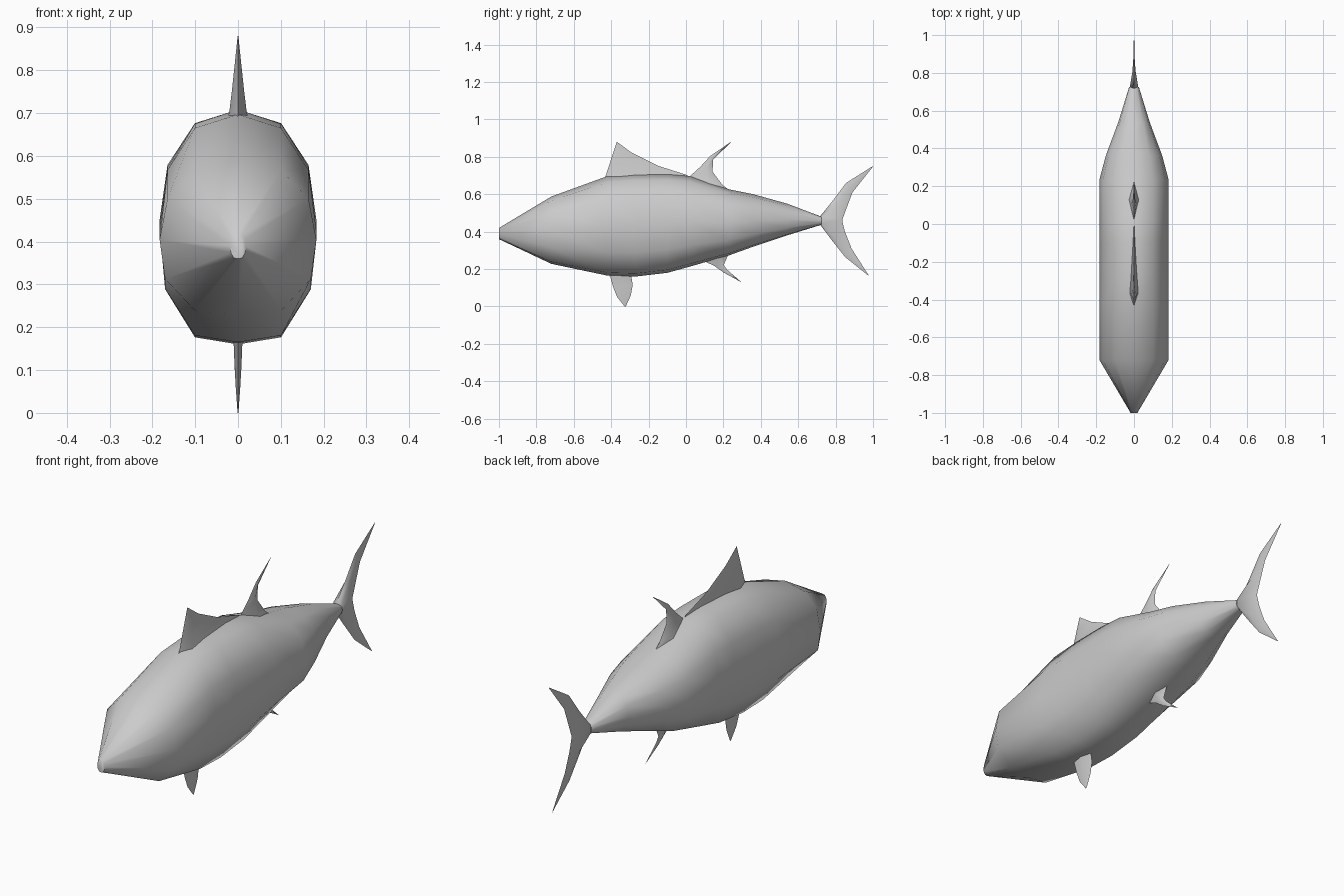
import bpy, bmesh, math


def loft(name, rings, angle=50):
    """Skin a list of equal-length closed rings and cap both ends."""
    bm = bmesh.new()
    rows = [[bm.verts.new(p) for p in ring] for ring in rings]
    n = len(rows[0])
    for a, b in zip(rows, rows[1:]):
        for i in range(n):
            j = (i + 1) % n
            bm.faces.new((a[i], a[j], b[j], b[i]))
    bm.faces.new(rows[0])
    bm.faces.new(rows[-1])
    bmesh.ops.remove_doubles(bm, verts=bm.verts, dist=0.0005)
    bmesh.ops.recalc_face_normals(bm, faces=bm.faces)
    mesh = bpy.data.meshes.new(name)
    bm.to_mesh(mesh)
    bm.free()
    ob = bpy.data.objects.new(name, mesh)
    bpy.context.collection.objects.link(ob)
    bpy.ops.object.select_all(action='DESELECT')
    ob.select_set(True)
    bpy.context.view_layer.objects.active = ob
    bpy.ops.object.shade_smooth_by_angle(angle=math.radians(angle))
    return ob


# Half cross-section: (fraction of half width, fraction of height)
HALF = [(0, 1), (0.55, 0.94), (0.9, 0.755), (1, 0.49),
        (0.93, 0.235), (0.55, 0.03), (0, 0)]
SECTION = HALF + [(-x, z) for x, z in HALF[-2:0:-1]]


def body_ring(y, top, bottom, w):
    return [(x * w, y, bottom + z * (top - bottom)) for x, z in SECTION]


def fin(name, rows):
    """Rows of (front y, z, back y, z, half thickness, ridge position)."""
    rings = []
    for y0, z0, y1, z1, t, k in rows:
        my, mz = y0 + (y1 - y0) * k, z0 + (z1 - z0) * k
        rings.append([(0, y0, z0), (t, my, mz), (0, y1, z1), (-t, my, mz)])
    return loft(name, rings, 80)


# Body, snout to tail stem: y, top, bottom, half width
loft("body", [body_ring(*s) for s in [
    (-1.0, 0.42, 0.36, 0.018),
    (-0.72, 0.588, 0.228, 0.183),
    (-0.42, 0.697, 0.165, 0.183),
    (-0.27, 0.708, 0.160, 0.183),
    (-0.10, 0.708, 0.180, 0.183),
    (0.02, 0.697, 0.213, 0.183),
    (0.235, 0.625, 0.275, 0.183),
    (0.36, 0.600, 0.320, 0.150),
    (0.54, 0.550, 0.380, 0.083),
    (0.725, 0.480, 0.437, 0.026),
]], 60)

# Long front dorsal fin
fin("front_dorsal_fin", [
    (-0.45, 0.66, 0.06, 0.67, 0.030, 0.15),
    (-0.427, 0.705, 0.0, 0.705, 0.020, 0.15),
    (-0.411, 0.755, -0.15, 0.752, 0.014, 0.15),
    (-0.390, 0.82, -0.29, 0.822, 0.007, 0.3),
    (-0.370, 0.88, -0.366, 0.878, 0.001, 0.5),
])

# Swept rear dorsal fin
fin("rear_dorsal_fin", [
    (0.0, 0.655, 0.26, 0.60, 0.035, 0.55),
    (0.025, 0.70, 0.195, 0.65, 0.020, 0.55),
    (0.075, 0.745, 0.142, 0.72, 0.011, 0.5),
    (0.13, 0.805, 0.145, 0.785, 0.005, 0.5),
    (0.24, 0.88, 0.24, 0.878, 0.0006, 0.5),
])

# Swept belly fin near the tail
fin("anal_fin", [
    (0.08, 0.27, 0.26, 0.305, 0.030, 0.5),
    (0.105, 0.238, 0.225, 0.275, 0.018, 0.5),
    (0.15, 0.218, 0.202, 0.222, 0.010, 0.5),
    (0.20, 0.182, 0.218, 0.198, 0.004, 0.5),
    (0.295, 0.13, 0.294, 0.132, 0.0006, 0.5),
])

# Leaf-shaped fin below the belly
fin("pelvic_fin", [
    (-0.43, 0.19, -0.27, 0.19, 0.016, 0.5),
    (-0.405, 0.158, -0.292, 0.158, 0.010, 0.5),
    (-0.388, 0.10, -0.285, 0.115, 0.008, 0.5),
    (-0.368, 0.05, -0.295, 0.06, 0.005, 0.5),
    (-0.328, 0.0, -0.322, 0.0, 0.001, 0.5),
])

# Crescent tail, lower tip to upper tip
fin("tail_fin", [
    (0.975, 0.165, 0.977, 0.166, 0.0006, 0.5),
    (0.85, 0.265, 0.885, 0.31, 0.004, 0.4),
    (0.775, 0.36, 0.85, 0.40, 0.009, 0.3),
    (0.715, 0.44, 0.836, 0.455, 0.022, 0.1),
    (0.715, 0.48, 0.836, 0.465, 0.022, 0.1),
    (0.78, 0.56, 0.86, 0.53, 0.009, 0.3),
    (0.855, 0.66, 0.89, 0.61, 0.004, 0.4),
    (0.998, 0.75, 1.0, 0.748, 0.0006, 0.5),
])
